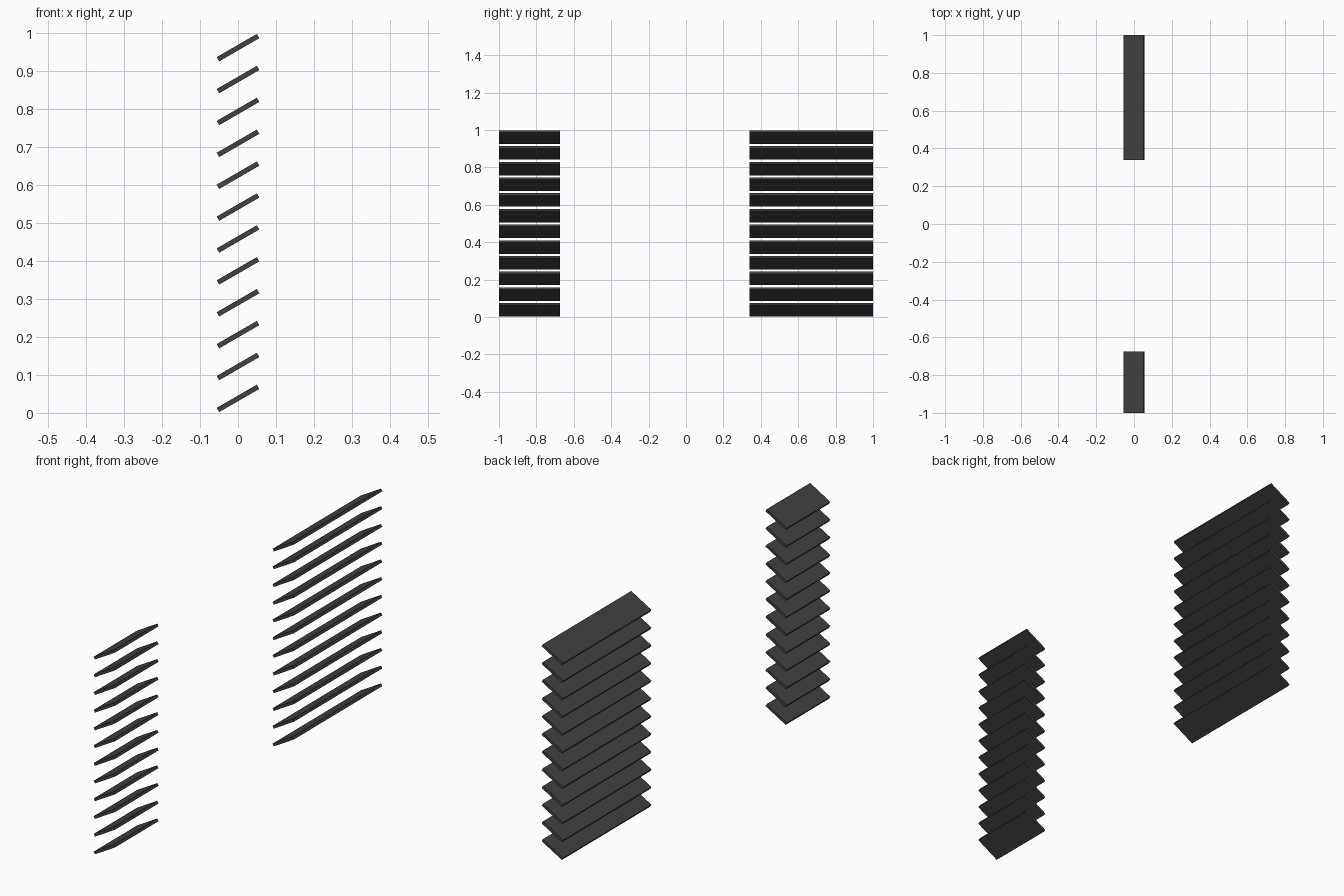
import bpy, bmesh, math
from mathutils import Matrix

if "Cube" in bpy.data.objects:
    bpy.data.objects.remove(bpy.data.objects["Cube"])

COUNT = 12            # slats per bank
WIDTH, THICK = 0.122, 0.013
TILT = math.radians(30)
HALF_H = (WIDTH * math.sin(TILT) + THICK * math.cos(TILT)) / 2
FIRST_Z = HALF_H + 0.002
LAST_Z = 0.961

dark = bpy.data.materials.new("dark charcoal")
dark.diffuse_color = (0.054, 0.050, 0.050, 1)
dark.use_nodes = True
dark.node_tree.nodes["Principled BSDF"].inputs["Base Color"].default_value = dark.diffuse_color


def slat_bank(name, y0, y1):
    """A vertical stack of tilted louvre slats running from y0 to y1."""
    bm = bmesh.new()
    for i in range(COUNT):
        z = FIRST_Z + (LAST_Z - FIRST_Z) * i / (COUNT - 1)
        m = (Matrix.Translation((0, (y0 + y1) / 2, z))
             @ Matrix.Rotation(-TILT, 4, 'Y')
             @ Matrix.Diagonal((WIDTH, y1 - y0, THICK, 1)))
        bmesh.ops.create_cube(bm, size=1, matrix=m)
    mesh = bpy.data.meshes.new(name)
    bm.to_mesh(mesh)
    bm.free()
    mesh.materials.append(dark)
    obj = bpy.data.objects.new(name, mesh)
    bpy.context.collection.objects.link(obj)


# Narrow bank at the front, wide bank at the back
slat_bank("front_louvre_slats", -1.0, -0.675)
slat_bank("back_louvre_slats", 0.339, 1.0)
